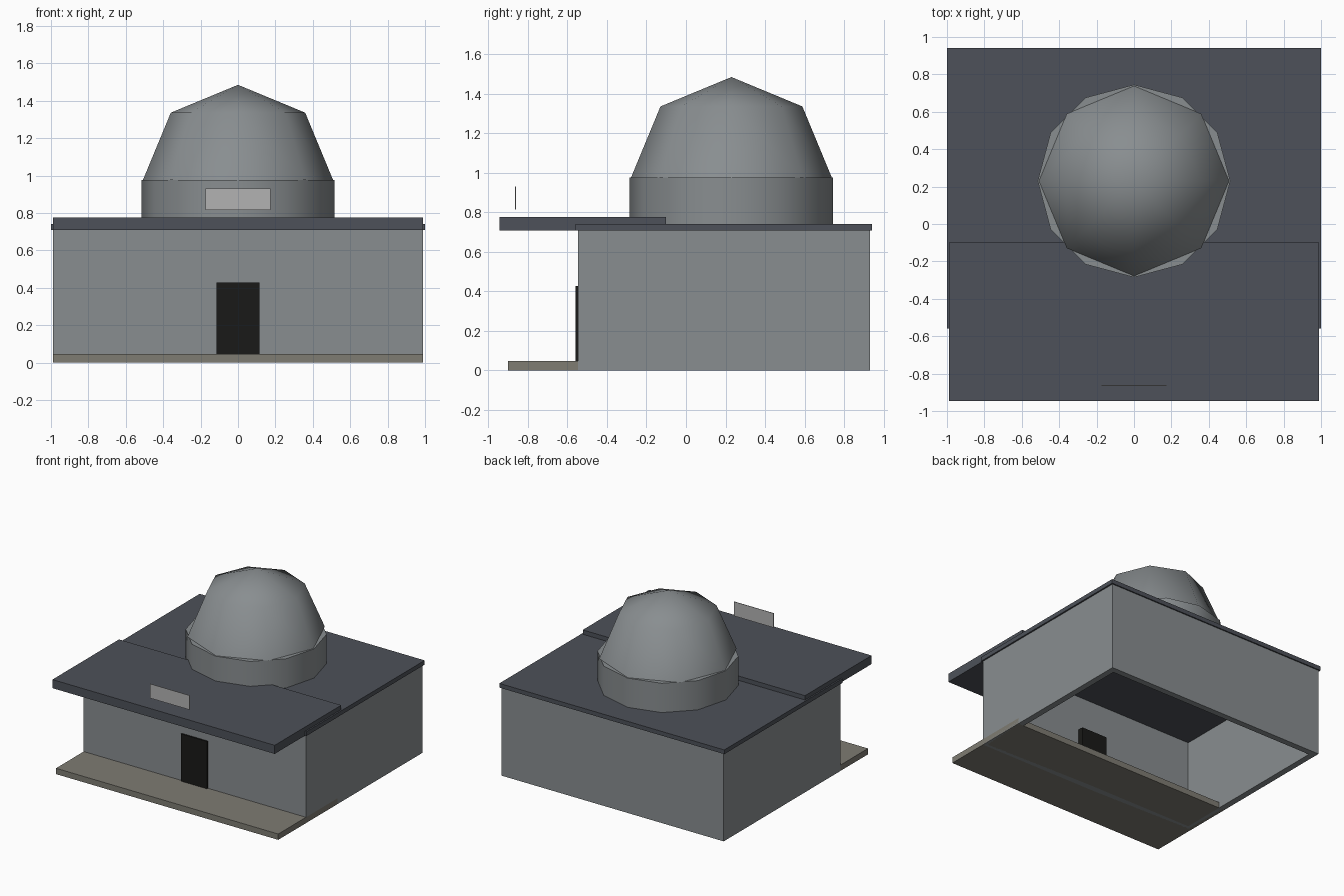
import bpy, bmesh, math
from mathutils import Vector

if "Cube" in bpy.data.objects:
    bpy.data.objects.remove(bpy.data.objects["Cube"])


def material(name, r, g, b):
    m = bpy.data.materials.new(name)
    m.diffuse_color = (r, g, b, 1)
    m.use_nodes = True
    m.node_tree.nodes["Principled BSDF"].inputs["Base Color"].default_value = m.diffuse_color
    return m


WALL = material("wall_grey", 0.25, 0.27, 0.28)
ROOF = material("roof_slate", 0.075, 0.083, 0.1)
STONE = material("step_stone", 0.21, 0.20, 0.17)
DARK = material("door_dark", 0.01, 0.01, 0.009)
PALE = material("panel_pale", 0.45, 0.45, 0.45)


def finish(name, bm, mat):
    bmesh.ops.recalc_face_normals(bm, faces=bm.faces)
    me = bpy.data.meshes.new(name)
    bm.to_mesh(me)
    bm.free()
    me.materials.append(mat)
    ob = bpy.data.objects.new(name, me)
    bpy.context.collection.objects.link(ob)
    return ob


def box(name, half_x, y0, y1, z0, z1, mat, open_ends=False):
    bm = bmesh.new()
    bmesh.ops.create_cube(bm, size=1)
    for v in bm.verts:
        v.co = Vector((v.co.x * 2 * half_x,
                       (y0 + y1) / 2 + v.co.y * (y1 - y0),
                       (z0 + z1) / 2 + v.co.z * (z1 - z0)))
    if open_ends:
        bm.normal_update()
        ends = [f for f in bm.faces if abs(f.normal.z) > 0.5]
        bmesh.ops.delete(bm, geom=ends, context='FACES_ONLY')
    return finish(name, bm, mat)


def smooth(ob, angle):
    bpy.ops.object.select_all(action='DESELECT')
    ob.select_set(True)
    bpy.context.view_layer.objects.active = ob
    bpy.ops.object.shade_smooth_by_angle(angle=math.radians(angle))


# Wall shell, open below and closed above by the roof
walls = box("walls", 0.988, -0.548, 0.932, 0, 0.71, WALL, open_ends=True)
shell = walls.modifiers.new("thickness", 'SOLIDIFY')
shell.thickness = 0.05
shell.offset = -1
shell.use_even_offset = True

# Roof, front canopy, step, door and floating panel
box("roof", 1.0, -0.56, 0.942, 0.708, 0.742, ROOF)
box("canopy", 0.988, -0.945, -0.10, 0.708, 0.777, ROOF)
box("front_step", 0.988, -0.90, -0.145, 0, 0.047, STONE)
box("door", 0.116, -0.56, -0.45, 0.001, 0.427, DARK)
box("front_panel", 0.175, -0.866, -0.862, 0.815, 0.93, PALE)

# Twelve-sided drum under the dome
CY, R, Z0 = 0.23, 0.515, 0.977
bm = bmesh.new()
bmesh.ops.create_cone(bm, cap_ends=True, segments=12, radius1=R, radius2=R, depth=Z0 - 0.73)
bmesh.ops.rotate(bm, verts=bm.verts, cent=(0, 0, 0))
bmesh.ops.translate(bm, verts=bm.verts, vec=(0, CY, (Z0 + 0.73) / 2))
smooth(finish("drum", bm, WALL), 40)

# Eight-sided hemispherical dome
bm = bmesh.new()
bmesh.ops.create_uvsphere(bm, u_segments=8, v_segments=4, radius=0.508)
low = [v for v in bm.verts if v.co.z < -0.01]
bmesh.ops.delete(bm, geom=low, context='VERTS')
bmesh.ops.translate(bm, verts=bm.verts, vec=(0, CY, Z0))
smooth(finish("dome", bm, WALL), 80)
